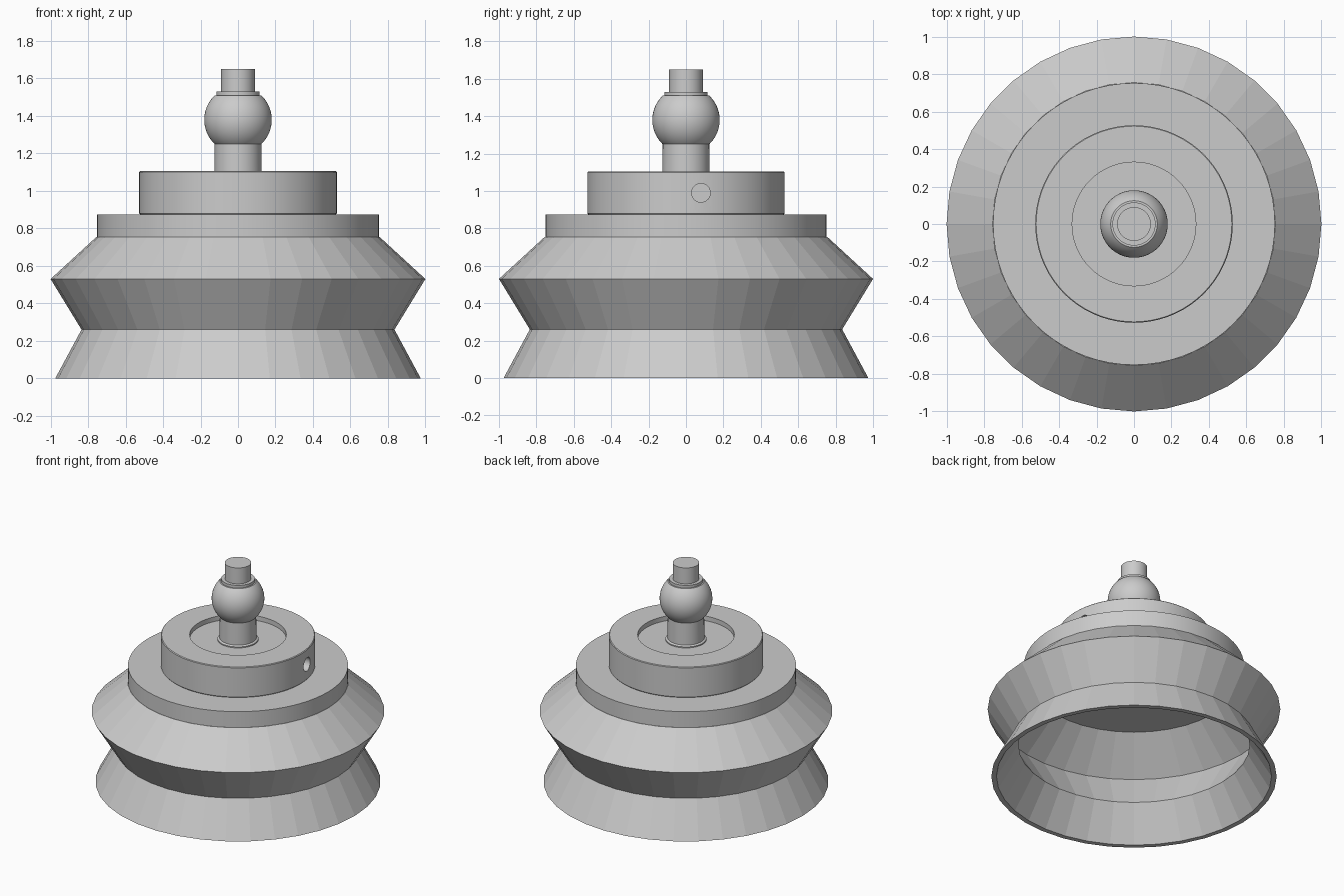
import bpy, bmesh, math

if "Cube" in bpy.data.objects:
    bpy.data.objects.remove(bpy.data.objects["Cube"])


def lathe(name, profile, sides, smooth=True, closed=False):
    """Revolve an (r, z) profile about z; r = 0 ends become poles."""
    bm = bmesh.new()
    rings = []
    for r, z in profile:
        if r == 0:
            rings.append([bm.verts.new((0, 0, z))] * sides)
        else:
            rings.append([bm.verts.new((r * math.cos(2 * math.pi * i / sides),
                                        r * math.sin(2 * math.pi * i / sides), z))
                          for i in range(sides)])
    pairs = list(zip(rings, rings[1:]))
    if closed:
        pairs.append((rings[-1], rings[0]))
    for a, b in pairs:
        for i in range(sides):
            j = (i + 1) % sides
            bm.faces.new(list(dict.fromkeys((a[i], a[j], b[j], b[i]))))
    bmesh.ops.recalc_face_normals(bm, faces=bm.faces)
    mesh = bpy.data.meshes.new(name)
    bm.to_mesh(mesh)
    bm.free()
    obj = bpy.data.objects.new(name, mesh)
    bpy.context.collection.objects.link(obj)
    if smooth:
        shade(obj)
    return obj


def shade(obj):
    bpy.ops.object.select_all(action='DESELECT')
    obj.select_set(True)
    bpy.context.view_layer.objects.active = obj
    bpy.ops.object.shade_smooth_by_angle(angle=math.radians(30))


# Thin-walled folded rubber cup, open underneath
lathe("bellows_cup", [(0.975, 0), (0.835, 0.26), (1.0, 0.53), (0.755, 0.755),
                      (0.705, 0.755), (0.955, 0.525), (0.79, 0.25), (0.94, 0)],
      36, smooth=False, closed=True)

# Plate closing the top of the cup
lathe("mounting_plate", [(0, 0.755), (0.752, 0.755), (0.752, 0.875), (0, 0.875)], 72)

# Hub with chamfered rims and a shallow recess
hub = lathe("hub", [(0, 0.873), (0.522, 0.873), (0.527, 0.88), (0.527, 1.1),
                    (0.522, 1.105), (0.33, 1.105), (0.33, 1.07), (0, 1.07)],
            72, smooth=False)

# Blind port drilled into the right side of the hub
bpy.ops.mesh.primitive_cylinder_add(vertices=32, radius=0.05, depth=0.3,
                                    location=(0.5, 0.08, 0.99),
                                    rotation=(0, math.pi / 2, 0))
cutter = bpy.context.object
cutter.name = "port_cutter"
cutter.hide_render = True
cut = hub.modifiers.new("port", 'BOOLEAN')
cut.operation = 'DIFFERENCE'
cut.solver = 'EXACT'
cut.object = cutter
bpy.context.view_layer.objects.active = hub
bpy.ops.object.modifier_apply(modifier="port")
bpy.data.objects.remove(cutter)
shade(hub)

# Ball stud: foot ring, stem, ball, collar and pin
half = math.asin(0.13 / 0.18)
ball = [(0.18 * math.cos(t), 1.38 + 0.18 * math.sin(t))
        for t in (-half + 2 * half * i / 24 for i in range(25))]
lathe("ball_stud", [(0, 1.065), (0.14, 1.065), (0.14, 1.078), (0.126, 1.085)]
      + ball + [(0.115, 1.51), (0.115, 1.53), (0.09, 1.53), (0.09, 1.65), (0, 1.65)], 64)
